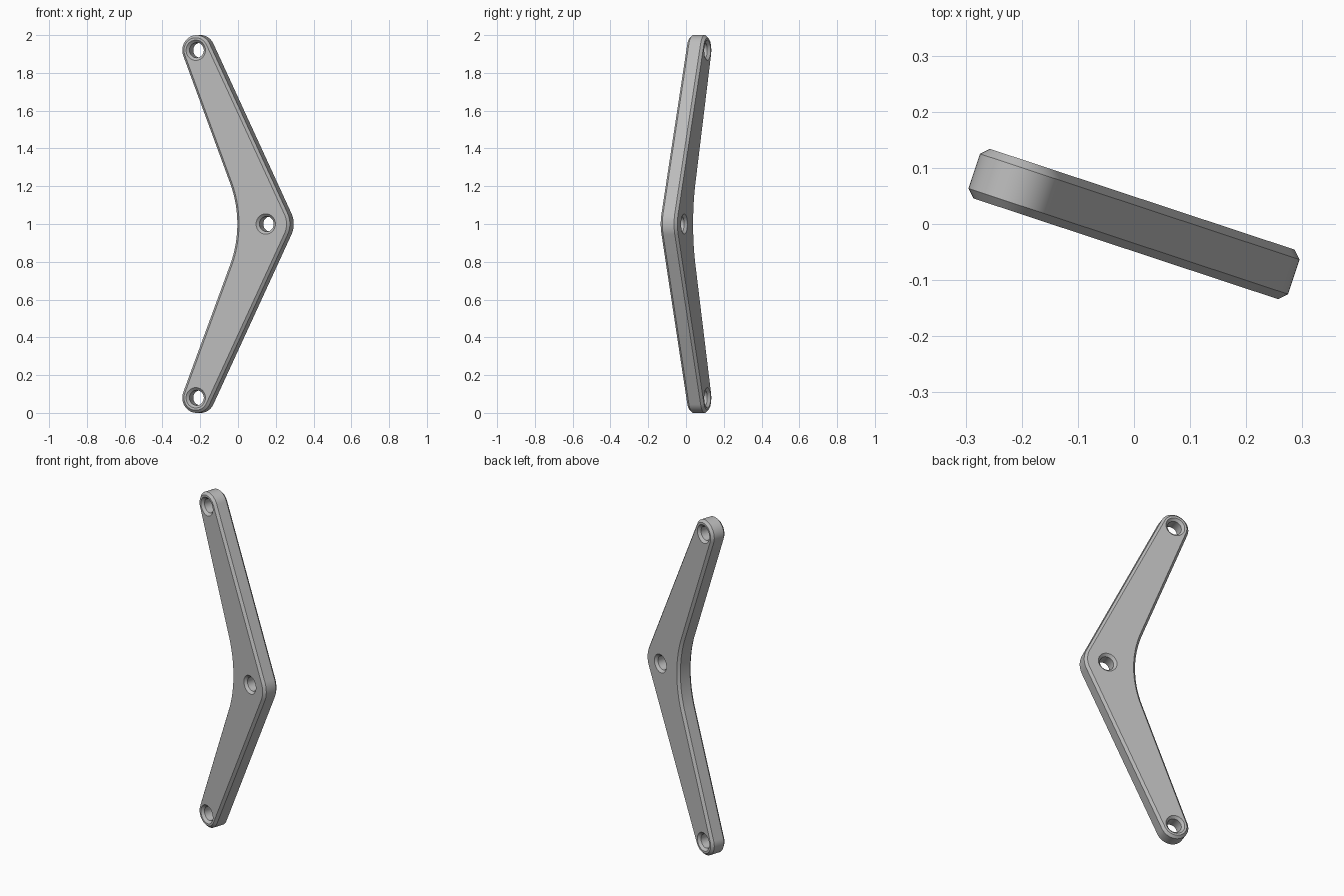
import bpy
import bmesh
from math import sin, cos, pi, radians, tau, hypot, atan2, asin
from mathutils import Matrix

if "Cube" in bpy.data.objects:
    bpy.data.objects.remove(bpy.data.objects["Cube"])

# Main dimensions of the bracket
TILT = radians(-18.3)
HALF = 0.0465
BEVEL = 0.014
END_X, END_Z, END_R = -0.22, 0.92, 0.08
APEX_X, APEX_R = 0.17, 0.13
BEND_R, BEND_X = 0.60, 0.007
HOLE_R = 0.04
inner = radians(21.2)
outer = atan2(APEX_X - END_X, END_Z) + asin((APEX_R - END_R) / hypot(APEX_X - END_X, END_Z))


def arc(x, z, r, start, end, steps):
    angles = [start + (end - start) * i / steps for i in range(steps + 1)]
    return [(x + r * cos(t), z + r * sin(t)) for t in angles]


def outline(inset):
    """Boomerang outline: upper half, then its mirror."""
    upper = arc(BEND_X - BEND_R, 0, BEND_R + inset, 0, inner, 12)
    upper += arc(END_X, END_Z, END_R - inset, pi + inner, outer, 28)
    upper += arc(APEX_X, 0, APEX_R - inset, outer, 0, 8)
    return upper + [(x, -z) for x, z in upper[-2:0:-1]]


def circle(x, z, r):
    return arc(x, z, r, 0, tau, 40)[:-1]


bm = bmesh.new()
caps = {-HALF: [], HALF: []}


def wall(profile):
    """Skin a closed outline through the thickness, with both rims bevelled."""
    rings = []
    for inset, y in ((BEVEL, -HALF), (0, BEVEL - HALF), (0, HALF - BEVEL), (BEVEL, HALF)):
        rings.append([bm.verts.new((x, y, z)) for x, z in profile(inset)])
    count = len(rings[0])
    for a, b in zip(rings, rings[1:]):
        for i in range(count):
            j = (i + 1) % count
            bm.faces.new((a[i], a[j], b[j], b[i]))
    for y, ring in ((-HALF, rings[0]), (HALF, rings[-1])):
        caps[y] += [bm.edges.get((ring[i], ring[(i + 1) % count])) for i in range(count)]


# Outer rim and the three countersunk holes
wall(outline)
for hx, hz in ((END_X, END_Z), (END_X, -END_Z), (APEX_X, 0)):
    wall(lambda inset, hx=hx, hz=hz: circle(hx, hz, HOLE_R + inset))

# Flat front and back faces around the holes
for edges in caps.values():
    bmesh.ops.triangle_fill(bm, edges=edges, use_beauty=True, use_dissolve=False)
bmesh.ops.recalc_face_normals(bm, faces=bm.faces)
bm.transform(Matrix.Translation((0, 0, 1)) @ Matrix.Rotation(TILT, 4, "Z"))

mesh = bpy.data.meshes.new("angled_bracket")
bm.to_mesh(mesh)
bm.free()
bracket = bpy.data.objects.new("angled_bracket", mesh)
bpy.context.collection.objects.link(bracket)

# Plain grey finish
grey = bpy.data.materials.new("grey")
grey.use_nodes = True
colour = (0.5, 0.5, 0.5, 1)
grey.diffuse_color = colour
grey.node_tree.nodes["Principled BSDF"].inputs["Base Color"].default_value = colour
mesh.materials.append(grey)

bpy.ops.object.select_all(action="DESELECT")
bracket.select_set(True)
bpy.context.view_layer.objects.active = bracket
bpy.ops.object.shade_smooth_by_angle(angle=radians(30))
